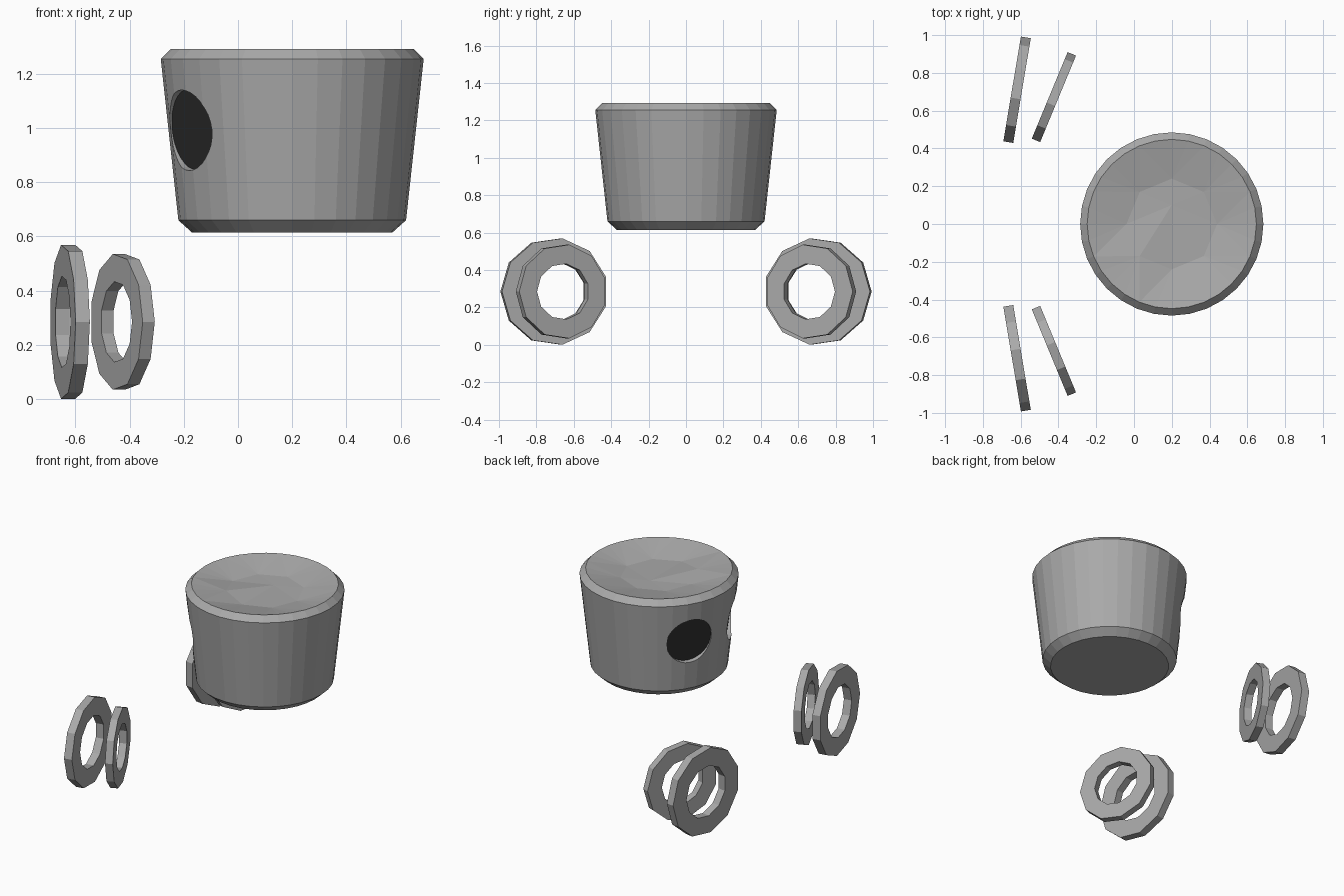
import bpy, bmesh, math, random
from mathutils import Vector, Matrix

if "Cube" in bpy.data.objects:
    bpy.data.objects.remove(bpy.data.objects["Cube"])

random.seed(4)


def material(name, v):
    m = bpy.data.materials.new(name)
    m.diffuse_color = (v, v, v, 1)
    m.use_nodes = True
    m.node_tree.nodes["Principled BSDF"].inputs["Base Color"].default_value = m.diffuse_color
    return m


GREY = material("light_grey", 0.40)
DARK = material("eye_black", 0.025)


def make_object(name, bm, mats):
    bmesh.ops.recalc_face_normals(bm, faces=bm.faces)
    me = bpy.data.meshes.new(name)
    bm.to_mesh(me)
    bm.free()
    for m in mats:
        me.materials.append(m)
    ob = bpy.data.objects.new(name, me)
    bpy.context.collection.objects.link(ob)
    return ob


def circle(bm, n, r, z, jitter=0.0):
    return [bm.verts.new((r * math.cos(2 * math.pi * i / n),
                          r * math.sin(2 * math.pi * i / n),
                          z + random.uniform(-jitter, jitter))) for i in range(n)]


# Head: tapered tub with bevelled rims and a shallow faceted dish on top
def make_head():
    n, m = 32, 8
    bm = bmesh.new()
    rows = [circle(bm, n, r, z) for r, z in
            [(0.37, 0.615), (0.42, 0.66), (0.485, 1.255), (0.448, 1.292)]]
    bm.faces.new(rows[0])
    for a, b in zip(rows, rows[1:]):
        for i in range(n):
            j = (i + 1) % n
            bm.faces.new((a[i], a[j], b[j], b[i]))
    rim = rows[-1]
    inner = circle(bm, m, 0.24, 1.255, 0.015)
    mid = bm.verts.new((0, 0.1, 1.245))
    step = n // m
    for k in range(m):
        nxt = inner[(k + 1) % m]
        for s in range(step):
            i = k * step + s - step // 2
            bm.faces.new((rim[i % n], rim[(i + 1) % n], inner[k]))
        bm.faces.new((rim[(k * step + step // 2) % n], nxt, inner[k]))
        bm.faces.new((inner[k], nxt, mid))
    ob = make_object("head", bm, [GREY, DARK])
    ob.location = (0.2, 0, 0)
    return ob


head = make_head()

# Eye sockets: flat-bottomed round cuts, floors coloured dark
eyes = []
for deg in (150, 210):
    a = math.radians(deg)
    nrm = Vector((math.cos(a), math.sin(a), -0.11)).normalized()
    floor = Vector((0.425 * math.cos(a), 0.425 * math.sin(a), 0.995))
    eyes.append((floor, nrm))
    bm = bmesh.new()
    bmesh.ops.create_cone(bm, cap_ends=True, segments=32, radius1=0.15, radius2=0.15, depth=0.2)
    cutter = make_object("eye_cutter", bm, [])
    cutter.hide_render = True
    cutter.matrix_world = (Matrix.Translation(floor + nrm * 0.1 + Vector((0.2, 0, 0)))
                           @ nrm.to_track_quat('Z', 'Y').to_matrix().to_4x4())
    mod = head.modifiers.new("cut", 'BOOLEAN')
    mod.operation = 'DIFFERENCE'
    mod.solver = 'EXACT'
    mod.object = cutter
    bpy.context.view_layer.objects.active = head
    bpy.ops.object.modifier_apply(modifier=mod.name)
    bpy.data.objects.remove(cutter)

for p in head.data.polygons:
    p.use_smooth = False
    p.material_index = int(any(abs((p.center - f).dot(nv)) < 0.003 and p.normal.dot(nv) > 0.999
                               and (p.center - f).length < 0.14 for f, nv in eyes))


# Rings: eleven-sided flat washers, two on each side, one corner pointing outward
def make_ring(name, x, y, z, radius, hole, thick, yaw, side):
    n = 11
    bm = bmesh.new()
    loops = [circle(bm, n, r, h) for r, h in
             [(radius, -thick / 2), (radius, thick / 2), (hole, thick / 2), (hole, -thick / 2)]]
    for k in range(4):
        a, b = loops[k], loops[(k + 1) % 4]
        for i in range(n):
            j = (i + 1) % n
            bm.faces.new((a[i], a[j], b[j], b[i]))
    # local x runs outward, local y runs up, local z is the ring axis
    t = math.radians(yaw)
    out = Vector((math.sin(t), side * math.cos(t), 0))
    up = Vector((0, 0, 1))
    mat = Matrix((out, up, out.cross(up))).transposed().to_4x4()
    bm.transform(Matrix.Translation((x, side * y, z)) @ mat)
    return make_object(name, bm, [GREY])


for label, side in (("front", -1), ("back", 1)):
    make_ring(label + "_large_ring", -0.62, 0.705, 0.285, 0.287, 0.17, 0.053, 9.5, side)
    make_ring(label + "_small_ring", -0.426, 0.667, 0.285, 0.253, 0.15, 0.048, 22.5, side)
